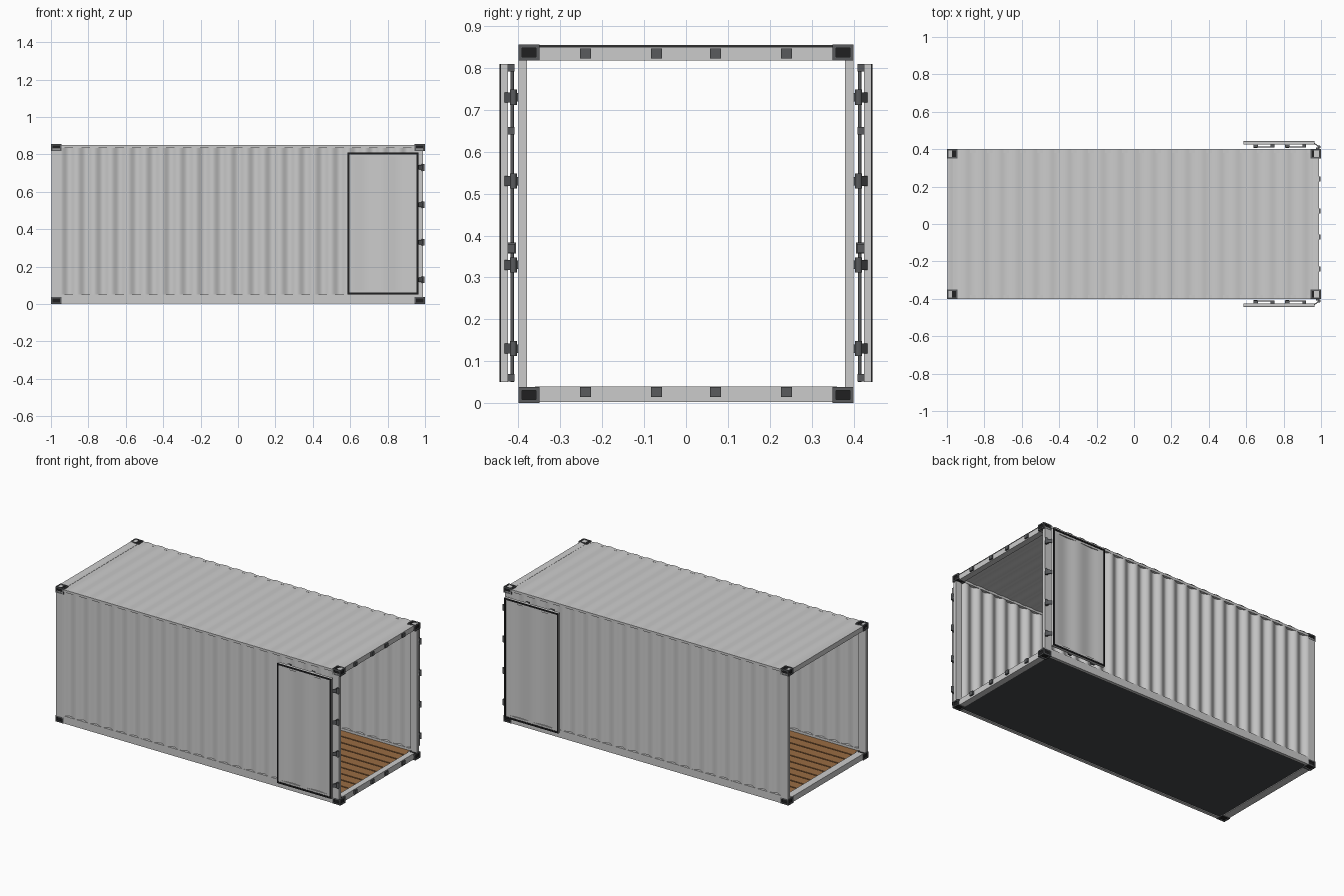
import bpy, bmesh, math
from mathutils import Matrix, Vector

if "Cube" in bpy.data.objects:
    bpy.data.objects.remove(bpy.data.objects["Cube"])


def mat(name, r, g, b):
    m = bpy.data.materials.new(name)
    m.diffuse_color = (r, g, b, 1)
    m.use_nodes = True
    m.node_tree.nodes["Principled BSDF"].inputs["Base Color"].default_value = m.diffuse_color
    return m


STEEL = mat("steel_grey", .58, .58, .58)
DARK = mat("dark_steel", .1, .105, .11)
BLACK = mat("black", .014, .014, .015)
WOOD = mat("wood", .32, .15, .055)
GAP = mat("wood_gap", .08, .035, .014)
UNDER = mat("underside", .06, .065, .07)


def finish(name, bm, mats, smooth=False):
    bmesh.ops.recalc_face_normals(bm, faces=bm.faces)
    me = bpy.data.meshes.new(name)
    bm.to_mesh(me)
    bm.free()
    for m in mats:
        me.materials.append(m)
    if smooth:
        for p in me.polygons:
            p.use_smooth = True
    ob = bpy.data.objects.new(name, me)
    bpy.context.collection.objects.link(ob)
    return ob


def add_box(bm, x0, x1, y0, y1, z0, z1, rot=0):
    c = Vector(((x0 + x1) / 2, (y0 + y1) / 2, (z0 + z1) / 2))
    m = Matrix.Translation(c) @ Matrix.Rotation(rot, 4, 'Z') @ Matrix.Diagonal((x1 - x0, abs(y1 - y0), z1 - z0, 1))
    bmesh.ops.create_cube(bm, size=1, matrix=m)


def boxes(name, material, items):
    bm = bmesh.new()
    for it in items:
        add_box(bm, *it)
    return finish(name, bm, [material])


def add_cyl(bm, x, y, z0, z1, r):
    bmesh.ops.create_cone(bm, cap_ends=True, segments=12, radius1=r, radius2=r, depth=z1 - z0,
                          matrix=Matrix.Translation((x, y, (z0 + z1) / 2)))


def corrugated(name, x0, x1, waves, amp, a, b, thick=.002):
    # wavy sheet along x; a and b map (x, wave offset) to the two long edges
    bm = bmesh.new()
    n = waves * 10
    rows = []
    for i in range(n + 1):
        x = x0 + (x1 - x0) * i / n
        w = amp * math.cos(2 * math.pi * waves * i / n)
        rows.append((bm.verts.new(a(x, w)), bm.verts.new(b(x, w))))
    for p, q in zip(rows, rows[1:]):
        bm.faces.new((p[0], q[0], q[1], p[1]))
    ob = finish(name, bm, [STEEL], True)
    s = ob.modifiers.new("thickness", 'SOLIDIFY')
    s.thickness = thick
    s.offset = 0
    s.use_rim = False  # edges sit inside the frame
    return ob


# corner castings: twelve edge bars around a recessed black core
for sx in (-1, 1):
    for sy in (-1, 1):
        for z0 in (0, .818):
            lo = (min(sx * .943, sx), min(sy * .35, sy * .4), z0)
            size, w = (.057, .05, .038), .008
            bars = []
            for ax in range(3):
                for i in (0, 1):
                    for j in (0, 1):
                        rng = []
                        for k in range(3):
                            if k == ax:
                                rng += [lo[k], lo[k] + size[k]]
                            else:
                                far = i if k == (ax + 1) % 3 else j
                                s = lo[k] + far * (size[k] - w)
                                rng += [s, s + w]
                        bars.append(rng)
            boxes("corner_casting", DARK, bars)
            core = []
            for k in range(3):
                core += [lo[k] + .005, lo[k] + size[k] - .005]
            boxes("casting_pocket", BLACK, [core])

# frame posts, side rails and end beams
for sy in (-1, 1):
    y = sorted((sy * .38, sy * .4))
    boxes("corner_posts", STEEL, [(-.996, -.945, *y, .03, .83), (.945, .99, *y, .03, .83)])
    boxes("side_rails", STEEL, [(-.95, .95, *y, .002, .05), (-.95, .95, *y, .835, .850)])
    corrugated("side_wall", -.95, .95, 21, .0088,
               lambda x, w: (x, sy * .3905 + sy * w, .03), lambda x, w: (x, sy * .3905 + sy * w, .845))
for x in ((-.996, -.95), (.95, .987)):
    boxes("end_beams", STEEL, [(*x, -.36, .36, .003, .04), (*x, -.36, .36, .818, .850)])

# corrugated roof
corrugated("roof", -.998, .988, 22, .003,
           lambda x, w: (x, -.4, .8505 + w), lambda x, w: (x, .4, .8505 + w))

# floor planks over a dark base and underside
boxes("floor_base", GAP, [(-.95, .95, -.382, .382, .02, .03)])
boxes("underside", UNDER, [(-.95, .95, -.382, .382, .007, .02)])
N = 11
pw = .764 / N
boxes("floor_planks", WOOD, [(-.949, .949, -.382 + i * pw + .004, -.382 + (i + 1) * pw - .004, .029, .036)
                             for i in range(N)])

# lock keepers on the door-end beams
boxes("lock_keepers", DARK, [(.985, .997, y - .013, y + .013, z - .012, z + .012)
                             for y in (-.24, -.07, .07, .24) for z in (.026, .835)])


def ring(x0, x1, z0, z1, w, y0, y1):
    return [(x0, x0 + w, y0, y1, z0, z1), (x1 - w, x1, y0, y1, z0, z1),
            (x0 + w, x1 - w, y0, y1, z0, z0 + w), (x0 + w, x1 - w, y0, y1, z1 - w, z1)]


# doors swung fully open against both side walls
for s in (-1, 1):
    Y = lambda a, b: sorted((s * a, s * b))
    boxes("door_frame", STEEL, ring(.585, .965, .05, .81, .022, *Y(.425, .4415)))
    corrugated("door_panel", .6, .95, 2, .004,
               lambda x, w: (x, s * (.437 + w), .06), lambda x, w: (x, s * (.437 + w), .80))
    boxes("door_gasket", BLACK, ring(.585, .965, .05, .81, .01, *Y(.441, .445)))

    # locking bars with brackets and handles
    bm = bmesh.new()
    for x in (.65, .82):
        add_cyl(bm, x, s * .415, .05, .81, .004)
        for z in (.06, .65, .80):
            add_box(bm, x - .012, x + .012, *Y(.409, .426), z - .009, z + .009)
        add_box(bm, x - .01, x + .01, *Y(.406, .426), .357, .383)
        add_box(bm, x, x + .095, *Y(.408, .414), .364, .376)
        add_box(bm, x + .08, x + .1, *Y(.408, .426), .36, .38)
    finish("locking_bars", bm, [DARK])

    # hinges: lug on the post, barrel and angled leaf
    bm = bmesh.new()
    for z in (.13, .33, .53, .73):
        add_box(bm, .972, .99, *Y(.397, .409), z - .01, z + .01)
        add_cyl(bm, .99, s * .412, z - .018, z + .018, .008)
        add_box(bm, .956, .994, s * .423 - .0025, s * .423 + .0025, z - .012, z + .012, -s * .62)
    finish("door_hinges", bm, [DARK])
